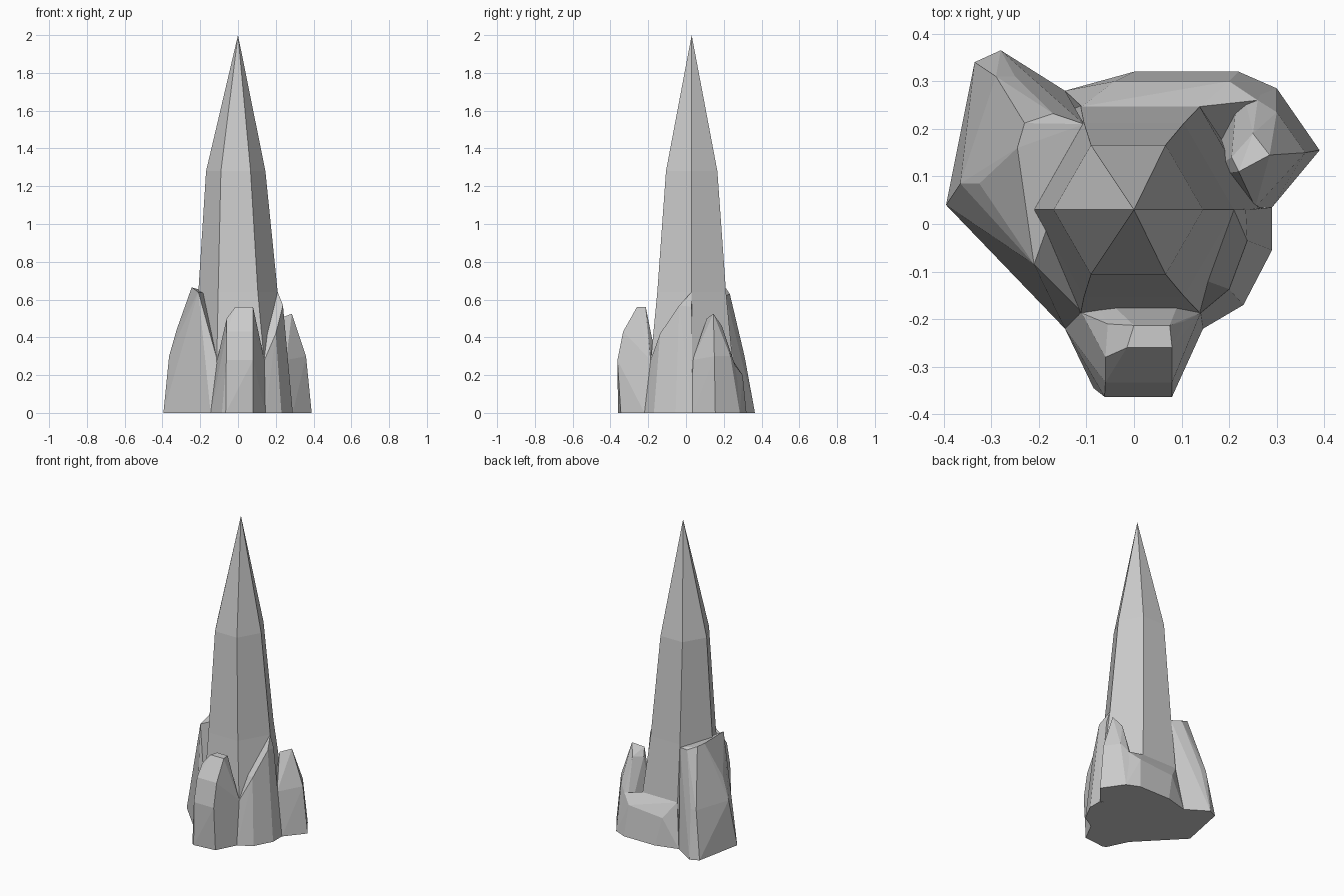
import bpy, bmesh
from math import sin, cos, pi, radians


def finish(name, bm):
    bmesh.ops.recalc_face_normals(bm, faces=bm.faces[:])
    mesh = bpy.data.meshes.new(name)
    bm.to_mesh(mesh)
    bm.free()
    obj = bpy.data.objects.new(name, mesh)
    bpy.context.collection.objects.link(obj)
    return obj


def chipped_rock(name, levels):
    """Faceted rock wrapped around a few corner points."""
    bm = bmesh.new()
    for p in levels:
        bm.verts.new(p)
    res = bmesh.ops.convex_hull(bm, input=bm.verts[:])
    junk = {g for g in res["geom_interior"] + res["geom_unused"]
            if isinstance(g, bmesh.types.BMVert)}
    bmesh.ops.delete(bm, geom=list(junk), context="VERTS")
    bmesh.ops.dissolve_limit(bm, angle_limit=radians(2),
                             verts=bm.verts[:], edges=bm.edges[:])
    return finish(name, bm)


# Central six-sided spire: (height, radius, x centre)
bm = bmesh.new()
rings = []
for z, r, cx in [(0, 0.265, 0.01), (0.28, 0.25, 0.013), (0.64, 0.21, 0), (1.28, 0.157, -0.012)]:
    rings.append([bm.verts.new((cx + r * cos(i * pi / 3), 0.03 + r * sin(i * pi / 3), z))
                  for i in range(6)])
apex = bm.verts.new((0, 0.03, 2))
bm.faces.new(rings[0][::-1])
for i in range(6):
    j = (i + 1) % 6
    for a, b in zip(rings, rings[1:]):
        bm.faces.new((a[i], a[j], b[j], b[i]))
    bm.faces.new((rings[-1][i], rings[-1][j], apex))
finish("central_spire", bm)

# Small blunt rock at the front
chipped_rock("front_rock", [
    (-0.085, -0.345, 0), (-0.065, -0.36, 0), (0.08, -0.345, 0), (0.145, -0.22, 0),
    (0.12, -0.1, 0), (-0.12, -0.1, 0), (-0.145, -0.22, 0),
    (-0.062, -0.363, 0.28), (0.08, -0.363, 0.28), (0.14, -0.187, 0.28), (-0.11, -0.187, 0.28),
    (-0.06, -0.333, 0.43), (0.08, -0.333, 0.43), (-0.06, -0.28, 0.5), (-0.055, -0.21, 0.46),
    (-0.015, -0.26, 0.56), (0.08, -0.26, 0.56), (0, -0.213, 0.56), (0.075, -0.213, 0.56),
    (0.105, -0.205, 0.44)])

# Pointed rock on the right
chipped_rock("right_rock", [
    (0.39, 0.155, 0), (0.29, 0.035, 0), (0.3, 0.285, 0), (0.22, 0.32, 0), (0.14, 0.1, 0),
    (0.36, 0.15, 0.3), (0.255, 0.035, 0.28), (0.3, 0.235, 0.3), (0.26, 0.26, 0.25),
    (0.285, 0.145, 0.525), (0.22, 0.11, 0.5), (0.205, 0.14, 0.45), (0.25, 0.19, 0.46)])

# Tall slab on the left with a flat broken top
chipped_rock("left_rock", [
    (-0.395, 0.04, 0), (-0.29, -0.045, 0), (-0.145, -0.22, 0), (-0.335, 0.34, 0),
    (-0.28, 0.365, 0), (-0.145, 0.28, 0), (-0.05, 0.1, 0), (-0.05, -0.15, 0),
    (-0.365, 0.085, 0.3), (-0.325, 0.085, 0.44), (-0.29, 0.31, 0.3), (-0.25, 0.31, 0.3),
    (-0.11, -0.185, 0.28), (-0.17, -0.125, 0.46),
    (-0.245, 0.16, 0.665), (-0.23, 0.212, 0.66), (-0.17, 0.232, 0.63), (-0.105, 0.21, 0.62),
    (-0.21, -0.085, 0.64)])

# Low shoulder on the front right
chipped_rock("right_shoulder", [
    (0.145, -0.22, 0), (0.23, -0.17, 0), (0.29, -0.055, 0), (0.29, 0.035, 0), (0.05, 0, 0),
    (0.14, -0.187, 0.28), (0.2, -0.137, 0.42), (0.238, -0.035, 0.57), (0.235, 0.03, 0.56),
    (0.21, 0.03, 0.64), (0.1, -0.1, 0.42)])

# Low skirt along the back
chipped_rock("back_skirt", [
    (0.3, 0.285, 0), (0.22, 0.32, 0), (0, 0.32, 0), (-0.145, 0.28, 0), (-0.1, 0.1, 0), (0.2, 0.1, 0),
    (-0.04, 0.3, 0.18), (0.14, 0.29, 0.17), (0.2, 0.3, 0.2), (0.26, 0.26, 0.25),
    (0.14, 0.247, 0.28), (-0.11, 0.247, 0.28)])
